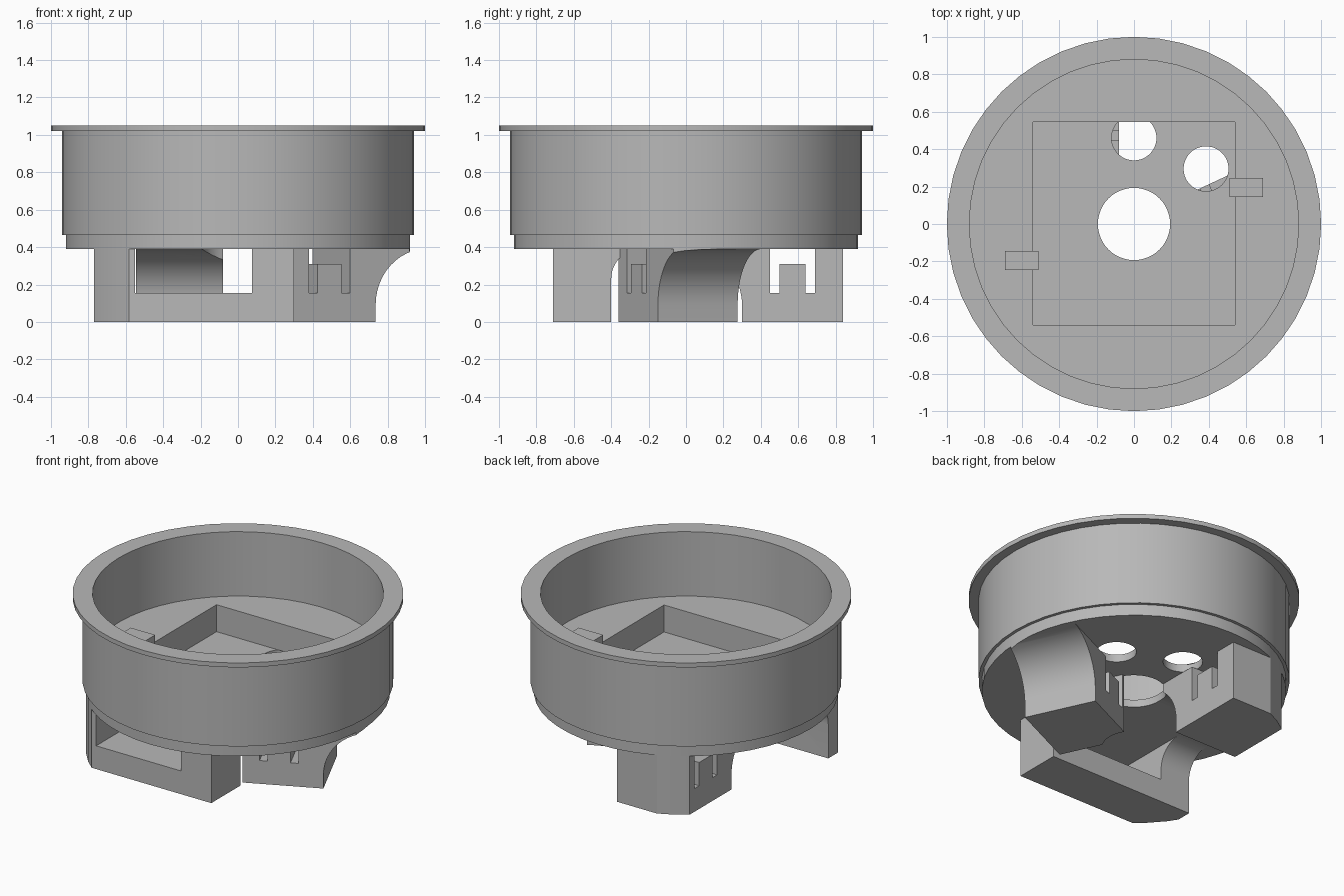
import bpy, bmesh
from math import sin, cos, pi, radians
from mathutils import Matrix, Vector

cube = bpy.data.objects.get("Cube")
if cube:
    bpy.data.objects.remove(cube, do_unlink=True)

grey = bpy.data.materials.new("light_grey")
grey.use_nodes = True
grey.diffuse_color = (0.48, 0.48, 0.48, 1)
grey.node_tree.nodes["Principled BSDF"].inputs["Base Color"].default_value = (0.48, 0.48, 0.48, 1)

BASE = 0.39    # underside of the cup
FLOOR = 0.62   # raised inner floor
PLATE = 0.44   # bottom of the square pocket


def make(name, bm):
    bmesh.ops.remove_doubles(bm, verts=bm.verts, dist=1e-5)
    bmesh.ops.recalc_face_normals(bm, faces=bm.faces)
    mesh = bpy.data.meshes.new(name)
    bm.to_mesh(mesh)
    bm.free()
    mesh.materials.append(grey)
    obj = bpy.data.objects.new(name, mesh)
    bpy.context.collection.objects.link(obj)
    return obj


def box(name, lo, hi, matrix=Matrix()):
    bm = bmesh.new()
    lo, hi = Vector(lo), Vector(hi)
    size = Matrix.Diagonal((*(hi - lo), 1))
    bmesh.ops.create_cube(bm, size=1, matrix=matrix @ Matrix.Translation((lo + hi) / 2) @ size)
    return make(name, bm)


def cylinder(name, x, y, r, z0, z1, segments=48):
    bm = bmesh.new()
    bmesh.ops.create_cone(bm, cap_ends=True, segments=segments, radius1=r, radius2=r,
                          depth=z1 - z0, matrix=Matrix.Translation((x, y, (z0 + z1) / 2)))
    return make(name, bm)


def lathe(name, profile, steps=48):
    bm = bmesh.new()
    verts = [bm.verts.new((r, 0, z)) for r, z in profile]
    edges = [bm.edges.new(pair) for pair in zip(verts, verts[1:])]
    bmesh.ops.spin(bm, geom=verts + edges, cent=(0, 0, 0), axis=(0, 0, 1),
                   angle=2 * pi, steps=steps)
    return make(name, bm)


def boolean(obj, cutter, operation="DIFFERENCE"):
    mod = obj.modifiers.new("cut", "BOOLEAN")
    mod.operation = operation
    mod.solver = "EXACT"
    mod.object = cutter
    bpy.context.view_layer.objects.active = obj
    bpy.ops.object.modifier_apply(modifier=mod.name)
    bpy.data.objects.remove(cutter, do_unlink=True)


def smooth(obj):
    bpy.ops.object.select_all(action="DESELECT")
    obj.select_set(True)
    bpy.context.view_layer.objects.active = obj
    bpy.ops.object.shade_smooth_by_angle(angle=radians(25))


def leg(name, origin, angle, length, width, radius):
    """Block whose end wall sweeps outward along local x in a concave fillet."""
    matrix = Matrix.Translation((*origin, 0)) @ Matrix.Rotation(radians(angle), 4, "Z")
    profile = [(0, 0), (length, 0)]
    for i in range(13):
        a = pi / 2 * i / 12
        profile.append((length + radius * (1 - cos(a)), BASE - radius * (1 - sin(a))))
    profile.append((0, BASE))
    bm = bmesh.new()
    face = bm.faces.new([bm.verts.new((u, 0, z)) for u, z in profile])
    grown = bmesh.ops.extrude_face_region(bm, geom=[face])["geom"]
    bmesh.ops.translate(bm, vec=(0, width, 0),
                        verts=[g for g in grown if isinstance(g, bmesh.types.BMVert)])
    bm.transform(matrix)
    obj = make(name, bm)
    boolean(obj, cylinder("limit", 0, 0, 0.92, -0.1, 0.6), "INTERSECT")
    return obj, matrix


def slots(obj, matrix, start):
    """Two narrow slots with a short tooth between them, right through the leg."""
    for a, b, z in ((0, 0.05, 0.155), (0.19, 0.24, 0.155), (0.04, 0.2, 0.31)):
        boolean(obj, box("slot", (start + a, -0.1, z), (start + b, 0.7, 0.5), matrix))


# Flanged cup with square pocket and three holes
cup = lathe("cup", [(0, BASE), (0.92, BASE), (0.92, 0.465), (0.94, 0.465), (0.94, 1.02),
                    (1, 1.02), (1, 1.05), (0.88, 1.05), (0.88, FLOOR), (0, FLOOR)])
boolean(cup, box("pocket", (-0.54, -0.54, PLATE), (0.54, 0.545, 0.8)))
for x, y, r, top in ((0, 0, 0.193, 0.5), (0, 0.46, 0.12, PLATE), (0.385, 0.295, 0.12, 0.5)):
    boolean(cup, cylinder("hole", x, y, r, 0.3, top))
smooth(cup)

# Small lugs overhanging the pocket
for name, s in (("left_lug", 1), ("right_lug", -1)):
    box(name, (s * 0.6 - 0.09, s * 0.195 - 0.05, FLOOR), (s * 0.6 + 0.09, s * 0.195 + 0.05, 0.69))

# Front leg with a window
front, m = leg("front_leg", (0.30, -0.71), 90, 0.31, 1.07, 0.16)
boolean(front, box("window", (-0.1, 0.225, 0.155), (0.6, 0.85, 0.5), m))
smooth(front)

# Slotted legs, trimmed around the centre hole
for name, origin, angle, length, width, start in (
        ("side_leg", (0.285, -0.36), 25, 0.497, 0.47, 0.105),
        ("back_leg", (-0.545, 0.84), -90, 0.54, 0.465, 0.15)):
    obj, m = leg(name, origin, angle, length, width, 0.3)
    boolean(obj, cylinder("centre", 0, 0, 0.193, -0.1, 0.6))
    slots(obj, m, start)
    smooth(obj)
